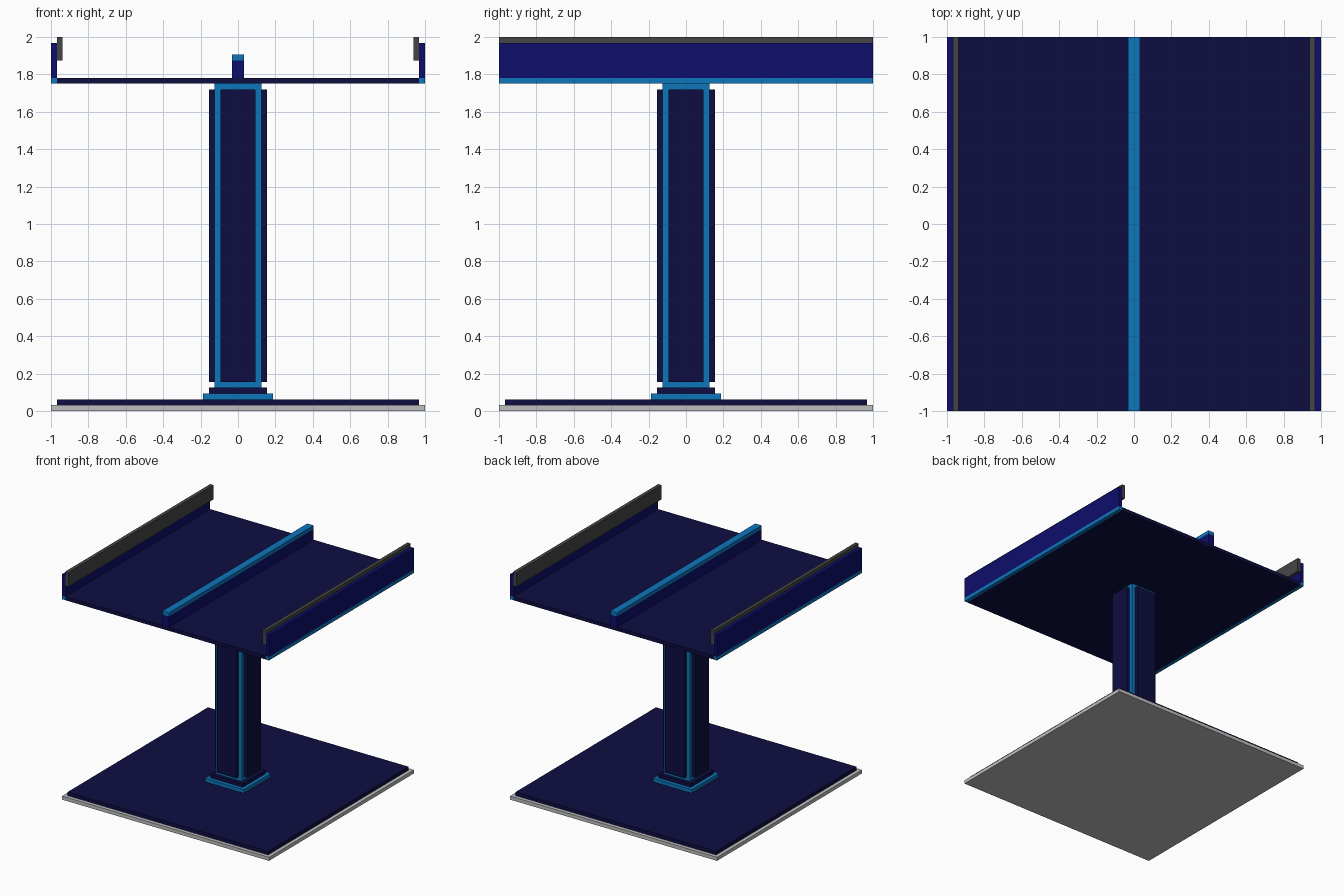
import bpy
import bmesh
from mathutils import Vector

cube = bpy.data.objects.get("Cube")
if cube:
    bpy.data.objects.remove(cube, do_unlink=True)

U = 1 / 32  # grid unit that all parts snap to


def material(name, rgb):
    m = bpy.data.materials.new(name)
    m.use_nodes = True
    col = (*rgb, 1.0)
    m.diffuse_color = col
    bsdf = next(n for n in m.node_tree.nodes if n.type == 'BSDF_PRINCIPLED')
    bsdf.inputs["Base Color"].default_value = col
    bsdf.inputs["Roughness"].default_value = 0.8
    return m


NAVY = material("navy", (0.004, 0.004, 0.054))
BLUE = material("deep blue", (0.004, 0.004, 0.15))
BRIGHT = material("bright blue", (0.004, 0.18, 0.50))
PALE = material("pale grey", (0.52, 0.52, 0.52))
DARK = material("dark grey", (0.06, 0.06, 0.06))


def box(name, mat, x, y, z):
    """Flat-shaded box from (min, max) ranges in grid units."""
    lo, hi = (Vector(p) * U for p in zip(x, y, z))
    bm = bmesh.new()
    bmesh.ops.create_cube(bm, size=1)
    for v in bm.verts:
        v.co = Vector([(a + b) / 2 + c * (b - a) for a, b, c in zip(lo, hi, v.co)])
    mesh = bpy.data.meshes.new(name)
    bm.to_mesh(mesh)
    bm.free()
    mesh.materials.append(mat)
    ob = bpy.data.objects.new(name, mesh)
    bpy.context.scene.collection.objects.link(ob)
    return ob


def slab(name, mat, half, z):
    """Square slab centred on the vertical axis."""
    return box(name, mat, (-half, half), (-half, half), z)


def side_pair(name, mat, x, y, z):
    """A box on the left (+x) and its mirror on the right."""
    box("left_" + name, mat, x, y, z)
    box("right_" + name, mat, (-x[1], -x[0]), y, z)


# Base plates and pedestal foot
slab("base_rim", PALE, 32, (0, 1))
slab("base_plate", NAVY, 31, (1, 2))
slab("foot_lower", BRIGHT, 6, (2, 3))
slab("foot_upper", NAVY, 5, (3, 4))

# Column with one raised panel on each face
slab("column_core", BRIGHT, 4, (4, 56))
side_pair("column_panel", NAVY, (4, 5), (-3, 3), (5, 55))
box("front_column_panel", NAVY, (-3, 3), (-5, -4), (5, 55))
box("back_column_panel", NAVY, (-3, 3), (4, 5), (5, 55))

# Deck with coloured side edges, walls and inner guard rails
FULL = (-32, 32)
box("deck", NAVY, (-31, 31), FULL, (56, 57))
side_pair("deck_edge", BRIGHT, (31, 32), FULL, (56, 57))
side_pair("side_wall", BLUE, (31, 32), FULL, (57, 63))
side_pair("guard_rail", DARK, (30, 31), FULL, (60, 64))

# Centre guide rail
box("centre_rail", BLUE, (-1, 1), FULL, (57, 60))
box("centre_rail_cap", BRIGHT, (-1, 1), FULL, (60, 61))
